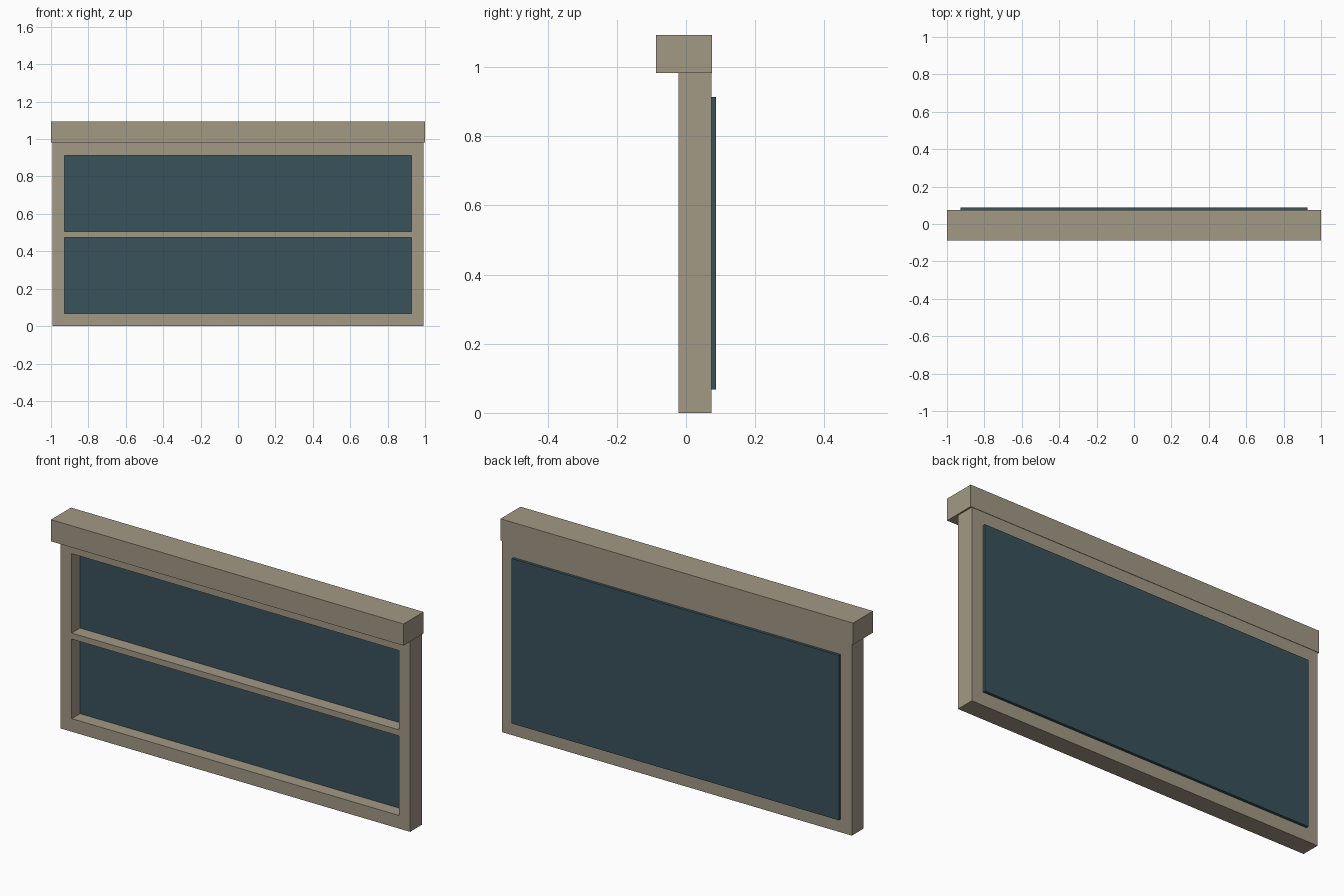
import bpy

if "Cube" in bpy.data.objects:
    bpy.data.objects.remove(bpy.data.objects["Cube"])


def material(name, color):
    mat = bpy.data.materials.new(name)
    mat.diffuse_color = (*color, 1)
    mat.use_nodes = True
    mat.node_tree.nodes["Principled BSDF"].inputs["Base Color"].default_value = mat.diffuse_color
    return mat


def box(name, x, y, z, mat):
    """Box from (min, max) ranges on each axis."""
    bpy.ops.mesh.primitive_cube_add(size=1)
    ob = bpy.context.object
    ob.name = name
    ob.location = [(a + b) / 2 for a, b in (x, y, z)]
    ob.scale = [b - a for a, b in (x, y, z)]
    bpy.ops.object.transform_apply(location=True, rotation=False, scale=True)
    ob.data.materials.append(mat)
    return ob


stone = material("stone", (0.36, 0.32, 0.235))
glass = material("dark_glass", (0.04, 0.085, 0.105))

OUT, INN = 0.992, 0.928          # frame outer and inner half widths
DEPTH = (-0.022, 0.073)          # frame front and back
LOW, HIGH, TOP = 0.067, 0.913, 0.982

# Overhanging header across the top
box("header", (-1, 1), (-0.087, 0.075), (TOP, 1.093), stone)

# Frame: two stiles between full-width rails
box("bottom_rail", (-OUT, OUT), DEPTH, (0, LOW), stone)
box("top_rail", (-OUT, OUT), DEPTH, (HIGH, TOP), stone)
for side, x in (("left", (-OUT, -INN)), ("right", (INN, OUT))):
    box(side + "_stile", x, DEPTH, (LOW, HIGH), stone)

# Middle glazing bar in front of the pane
box("middle_bar", (-INN, INN), (DEPTH[0], 0.045), (0.475, 0.506), stone)

# Single pane, standing slightly proud of the back
box("pane", (-INN, INN), (0.045, 0.087), (LOW, HIGH), glass)
